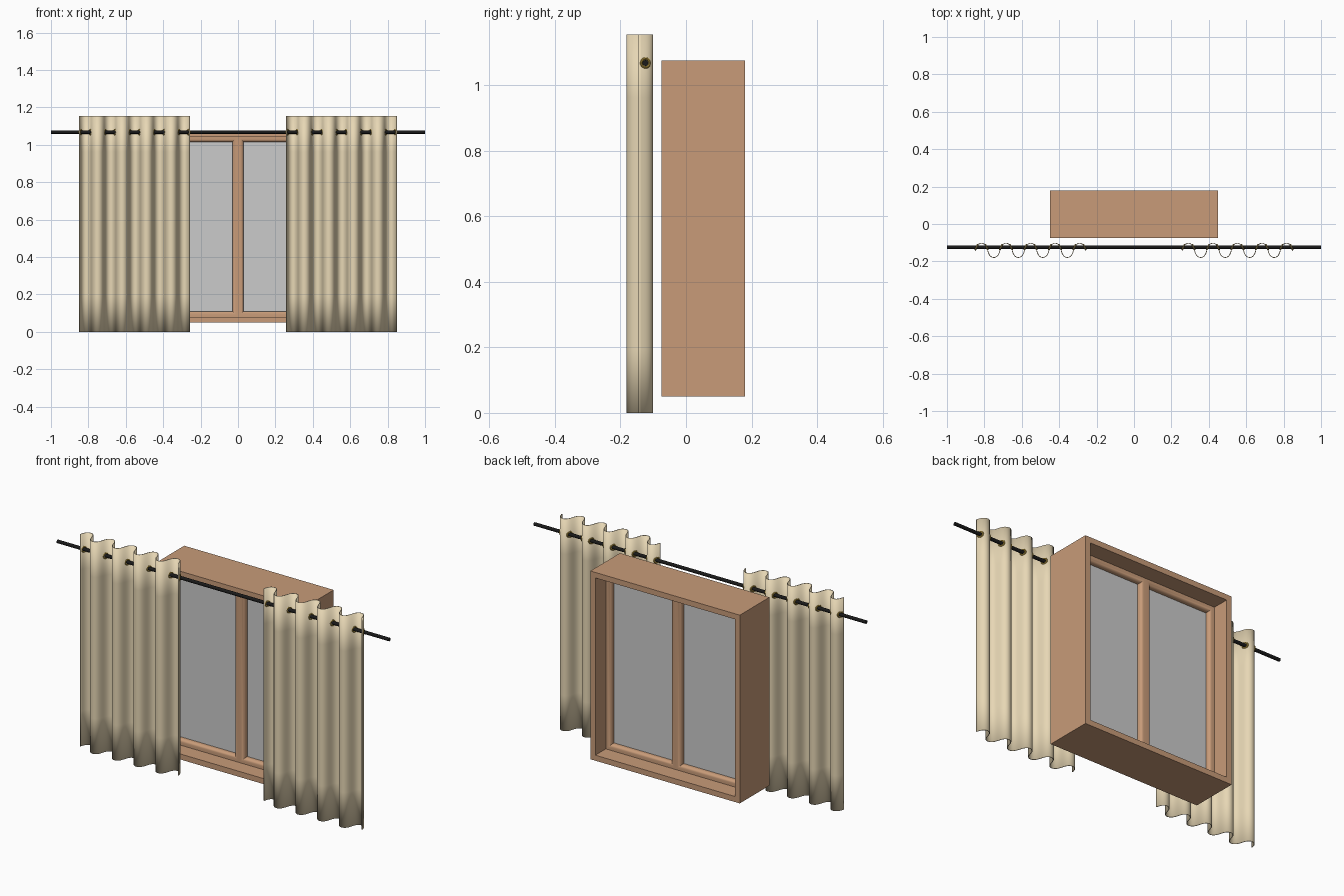
import bpy, bmesh, math
from mathutils import Vector

if "Cube" in bpy.data.objects:
    bpy.data.objects.remove(bpy.data.objects["Cube"])


def material(name, rgb):
    m = bpy.data.materials.new(name)
    m.diffuse_color = (*rgb, 1)
    m.use_nodes = True
    m.node_tree.nodes["Principled BSDF"].inputs["Base Color"].default_value = m.diffuse_color
    return m


WOOD = material("wood", (0.58, 0.33, 0.19))
CLOTH = material("cloth", (0.80, 0.68, 0.46))
BLACK = material("black_metal", (0.01, 0.01, 0.01))
BRASS = material("brass", (0.45, 0.30, 0.05))


def finish(bm, name, mat=None, smooth=None):
    bmesh.ops.recalc_face_normals(bm, faces=bm.faces)
    me = bpy.data.meshes.new(name)
    bm.to_mesh(me)
    bm.free()
    ob = bpy.data.objects.new(name, me)
    bpy.context.collection.objects.link(ob)
    if mat:
        me.materials.append(mat)
    if smooth:
        bpy.ops.object.select_all(action='DESELECT')
        ob.select_set(True)
        bpy.context.view_layer.objects.active = ob
        bpy.ops.object.shade_smooth_by_angle(angle=math.radians(smooth))
    return ob


def mitred_frame(name, x0, x1, z0, z1, profile):
    """Sweep a closed (inset, y) profile round a rectangle with mitred corners."""
    bm = bmesh.new()
    rings = []
    for cx, cz, sx, sz in ((x0, z0, 1, 1), (x1, z0, -1, 1), (x1, z1, -1, -1), (x0, z1, 1, -1)):
        rings.append([bm.verts.new((cx + sx * i, y, cz + sz * i)) for i, y in profile])
    n = len(profile)
    for c in range(4):
        a, b = rings[c], rings[(c + 1) % 4]
        for k in range(n):
            bm.faces.new((a[k], a[(k + 1) % n], b[(k + 1) % n], b[k]))
    return finish(bm, name, WOOD, 35)


def box(name, lo, hi):
    bm = bmesh.new()
    bmesh.ops.create_cube(bm, size=1)
    for v in bm.verts:
        v.co = [(a + b) / 2 + c * (b - a) for a, b, c in zip(lo, hi, v.co)]
    return finish(bm, name)


# Window: deep outer casing, two sashes with rounded inner edges, glass
mitred_frame("window_casing", -0.45, 0.45, 0.05, 1.075,
             [(0, -0.075), (0.03, -0.075), (0.03, 0.18), (0, 0.18)])
Y0, Y1, W, R = 0.01, 0.09, 0.03, 0.018
arc = [math.radians(a) for a in (0, 22.5, 45, 67.5, 90)]
sash = [(0, Y0)]
sash += [(W - R + R * math.sin(a), Y0 + R - R * math.cos(a)) for a in arc]
sash += [(W - R + R * math.cos(a), Y1 - R + R * math.sin(a)) for a in arc]
sash += [(0, Y1)]
for side, xa, xb in (("left", -0.42, 0.0), ("right", 0.0, 0.42)):
    mitred_frame(side + "_sash", xa, xb, 0.08, 1.045, sash)
    box(side + "_glass", (xa + 0.025, 0.038, 0.105), (xb - 0.025, 0.062, 1.02))

# Curtain rod
ROD_Y, ROD_Z = -0.124, 1.068
bpy.ops.mesh.primitive_cylinder_add(vertices=24, radius=0.009, depth=2,
                                    location=(0, ROD_Y, ROD_Z), rotation=(0, math.pi / 2, 0))
rod = bpy.context.object
rod.name = "curtain_rod"
rod.data.materials.append(BLACK)
bpy.ops.object.shade_smooth_by_angle()

# Pleated curtains
PERIOD, AMP, MID, TOP = 0.131, 0.038, -0.141, 1.155


def wave(t):
    """Cloth plan position at phase t, measured from the panel centre."""
    return Vector((PERIOD * t / math.tau + 0.005 * math.sin(2 * t), MID + AMP * math.cos(t), 0))


def curtain(name, cx):
    bm = bmesh.new()
    steps, rows, end = 144, 6, 4.53 * math.pi
    grid = []
    for i in range(steps + 1):
        p = wave(-end + 2 * end * i / steps)
        grid.append([bm.verts.new((cx + p.x, p.y, TOP * j / rows)) for j in range(rows + 1)])
    for a, b in zip(grid, grid[1:]):
        for j in range(rows):
            bm.faces.new((a[j], b[j], b[j + 1], a[j + 1]))
    ob = finish(bm, name, CLOTH, 60)
    mod = ob.modifiers.new("thickness", 'SOLIDIFY')
    mod.thickness = 0.004
    mod.offset = 0


# Eyelet rings where the cloth crosses the rod
def eyelets(side, cx):
    t0 = math.acos((ROD_Y - MID) / AMP)
    for k in range(-2, 3):
        for s in (-1, 1):
            t = k * math.tau + s * t0
            p, d = wave(t), wave(t + 0.01) - wave(t - 0.01)
            normal = Vector((-d.y, d.x, 0))
            bpy.ops.mesh.primitive_torus_add(
                major_segments=24, minor_segments=8, major_radius=0.0135, minor_radius=0.0045,
                location=(cx + p.x, p.y, ROD_Z),
                rotation=normal.to_track_quat('Z', 'Y').to_euler())
            ring = bpy.context.object
            ring.name = side + "_eyelet"
            ring.data.materials.append(BRASS)
            bpy.ops.object.shade_smooth_by_angle()


for side, cx in (("left", -0.553), ("right", 0.553)):
    curtain(side + "_curtain", cx)
    eyelets(side, cx)
